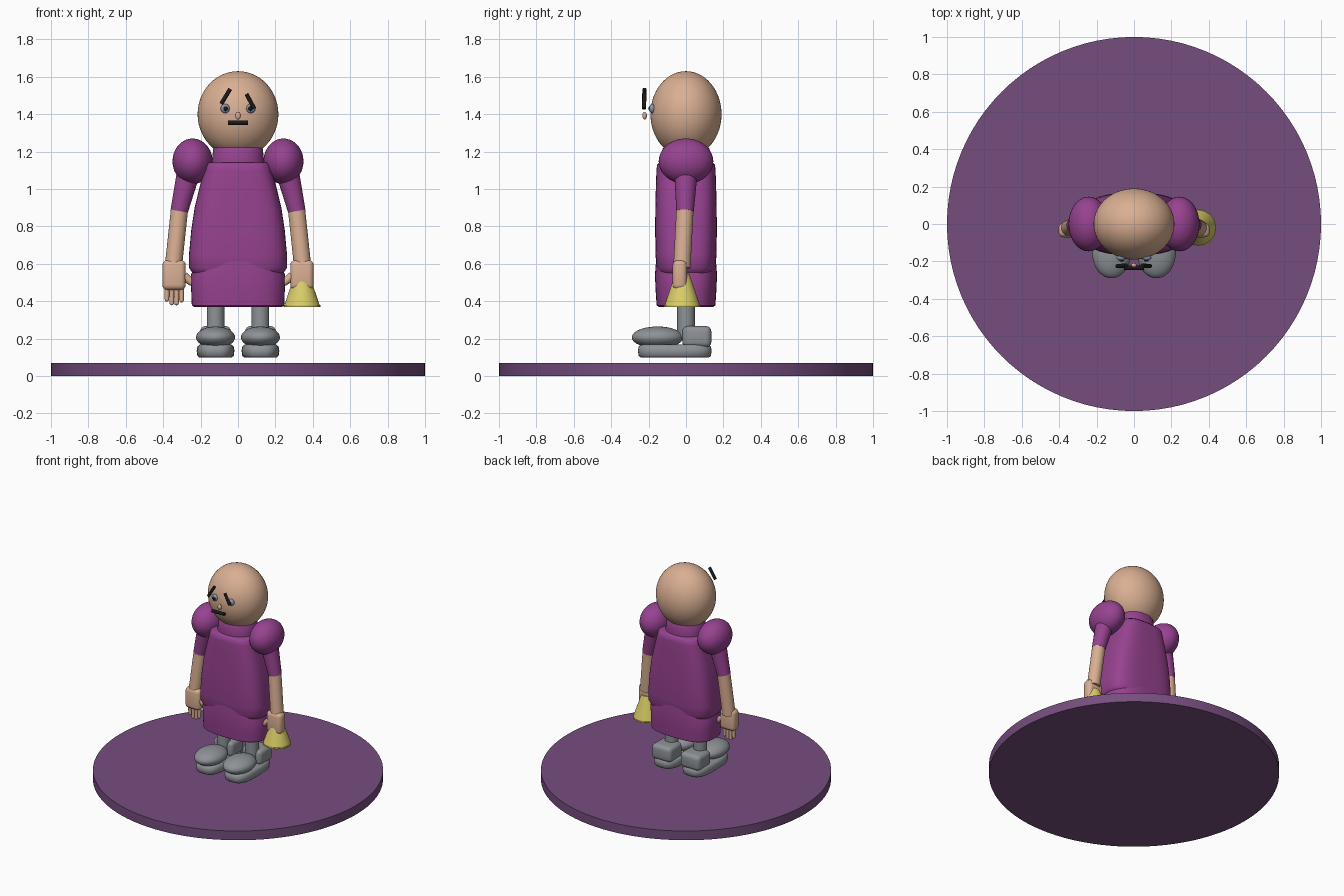
import bpy, bmesh, math
from mathutils import Vector, Matrix

if "Cube" in bpy.data.objects:
    bpy.data.objects.remove(bpy.data.objects["Cube"])


def material(name, rgb):
    m = bpy.data.materials.new(name)
    m.diffuse_color = (*rgb, 1)
    m.use_nodes = True
    m.node_tree.nodes["Principled BSDF"].inputs["Base Color"].default_value = m.diffuse_color
    return m


PURPLE = material("base purple", (0.18, 0.075, 0.21))
DRESS = material("dress magenta", (0.31, 0.055, 0.28))
SKIN = material("skin", (0.70, 0.43, 0.29))
GREY = material("shoe grey", (0.27, 0.29, 0.31))
YELLOW = material("bell yellow", (0.70, 0.61, 0.14))
BLACK = material("black", (0.01, 0.01, 0.01))
EYE = material("eye blue grey", (0.25, 0.31, 0.42))


def finish(name, bm, mat, angle=40):
    bmesh.ops.recalc_face_normals(bm, faces=bm.faces)
    me = bpy.data.meshes.new(name)
    bm.to_mesh(me)
    bm.free()
    ob = bpy.data.objects.new(name, me)
    bpy.context.collection.objects.link(ob)
    me.materials.append(mat)
    bpy.ops.object.select_all(action='DESELECT')
    ob.select_set(True)
    bpy.context.view_layer.objects.active = ob
    bpy.ops.object.shade_smooth_by_angle(angle=math.radians(angle))
    return ob


def ellipsoid(name, c, r, mat, seg=40):
    bm = bmesh.new()
    bmesh.ops.create_uvsphere(bm, u_segments=seg, v_segments=seg // 2, radius=1,
                              matrix=Matrix.Translation(c) @ Matrix.Diagonal((*r, 1)))
    return finish(name, bm, mat, 60)


def limb(name, a, b, r1, r2, mat, seg=24, caps=True):
    """Tapered cylinder running from a to b."""
    a, b = Vector(a), Vector(b)
    rot = (b - a).to_track_quat('Z', 'Y').to_matrix().to_4x4()
    bm = bmesh.new()
    bmesh.ops.create_cone(bm, cap_ends=caps, segments=seg, radius1=r1, radius2=r2,
                          depth=(b - a).length,
                          matrix=Matrix.Translation((a + b) / 2) @ rot)
    return finish(name, bm, mat)


def rounded_box(name, c, size, bevel, mat):
    bm = bmesh.new()
    bmesh.ops.create_cube(bm, size=1,
                          matrix=Matrix.Translation(c) @ Matrix.Diagonal((*size, 1)))
    bmesh.ops.bevel(bm, geom=bm.edges[:], offset=bevel, segments=4, profile=0.5,
                    affect='EDGES')
    return finish(name, bm, mat, 60)


def loft(name, rings, power, mat, seg=64, c=(0, 0)):
    """Stack of superellipse rings given as (z, half width, half depth)."""
    bm = bmesh.new()
    loops = []
    for z, hx, hy in rings:
        loop = []
        for i in range(seg):
            t = math.tau * i / seg
            x, y = math.cos(t), math.sin(t)
            x = math.copysign(abs(x) ** (2 / power), x)
            y = math.copysign(abs(y) ** (2 / power), y)
            loop.append(bm.verts.new((c[0] + hx * x, c[1] + hy * y, z)))
        loops.append(loop)
    for lo, hi in zip(loops, loops[1:]):
        for i in range(seg):
            j = (i + 1) % seg
            bm.faces.new((lo[i], lo[j], hi[j], hi[i]))
    bm.faces.new(loops[0][::-1])
    bm.faces.new(loops[-1])
    return finish(name, bm, mat, 50)


# Round stand
limb("base_disc", (0, 0, 0), (0, 0, 0.07), 1, 1, PURPLE, 96)

# Dress: bodice over a skirt, with a collar
loft("bodice", [(0.53, 0.20, 0.12), (0.545, 0.24, 0.145), (0.58, 0.262, 0.158),
                (0.65, 0.262, 0.163), (0.78, 0.25, 0.165), (0.9, 0.232, 0.164),
                (1.02, 0.203, 0.161), (1.1, 0.182, 0.158), (1.13, 0.174, 0.155),
                (1.142, 0.16, 0.142)], 3.4, DRESS)
loft("skirt", [(0.37, 0.235, 0.145), (0.378, 0.247, 0.157), (0.45, 0.25, 0.162),
               (0.54, 0.252, 0.166), (0.62, 0.22, 0.16)], 2.8, DRESS)
loft("collar", [(1.1, 0.15, 0.13), (1.16, 0.138, 0.127), (1.215, 0.133, 0.125),
                (1.225, 0.125, 0.118)], 2.2, DRESS)

# Head and face
ellipsoid("head", (0, 0, 1.4), (0.216, 0.19, 0.23), SKIN, 56)
ellipsoid("nose", (0, -0.221, 1.392), (0.015, 0.012, 0.021), SKIN, 20)
limb("mouth", (-0.053, -0.234, 1.355), (0.053, -0.234, 1.355), 0.012, 0.012,
     BLACK, 16, caps=False)
limb("eyebrow_left", (-0.09, -0.225, 1.455), (-0.042, -0.222, 1.535), 0.011, 0.011, BLACK, 12)
limb("eyebrow_right", (0.045, -0.222, 1.508), (0.087, -0.225, 1.43), 0.011, 0.011, BLACK, 12)

for side, s in (("left", -1), ("right", 1)):
    # Eye with pupil
    ellipsoid(f"eye_{side}", (s * 0.068, -0.18, 1.43), (0.025, 0.017, 0.025), EYE, 20)
    ellipsoid(f"pupil_{side}", (s * 0.066, -0.195, 1.43), (0.012, 0.006, 0.012), BLACK, 16)

    # Puffed shoulder, sleeve and forearm
    ellipsoid(f"shoulder_{side}", (s * 0.243, 0, 1.148), (0.107, 0.146, 0.122), DRESS)
    limb(f"sleeve_{side}", (s * 0.262, 0, 1.1), (s * 0.315, -0.005, 0.88),
         0.063, 0.047, DRESS)
    limb(f"forearm_{side}", (s * 0.312, -0.005, 0.9), (s * 0.346, -0.022, 0.58),
         0.046, 0.046, SKIN)

    # Hand with thumb and four fingers
    rounded_box(f"hand_{side}", (s * 0.342, -0.033, 0.54), (0.125, 0.076, 0.16), 0.028, SKIN)
    limb(f"thumb_{side}", (s * 0.29, -0.033, 0.535), (s * 0.25, -0.033, 0.503),
         0.024, 0.02, SKIN, 16)
    ellipsoid(f"thumb_tip_{side}", (s * 0.25, -0.033, 0.503), (0.02, 0.02, 0.02), SKIN, 16)
    for i, low in enumerate((0.405, 0.39, 0.39, 0.41)):
        x = s * (0.302 + 0.026 * i)
        limb(f"finger_{side}_{i}", (x, -0.033, 0.5), (x, -0.033, low), 0.015, 0.012, SKIN, 12)
        ellipsoid(f"fingertip_{side}_{i}", (x, -0.033, low), (0.012, 0.012, 0.012), SKIN, 12)

    # Leg and shoe
    limb(f"leg_{side}", (s * 0.12, 0, 0.2), (s * 0.12, 0, 0.45), 0.047, 0.047, GREY)
    loft(f"shoe_sole_{side}", [(0.1, 0.088, 0.183), (0.108, 0.097, 0.193),
                               (0.135, 0.101, 0.197), (0.158, 0.097, 0.193),
                               (0.168, 0.085, 0.18)], 3, GREY, 48, (s * 0.12, -0.06))
    ellipsoid(f"shoe_toe_{side}", (s * 0.12, -0.152, 0.207), (0.104, 0.138, 0.058), GREY)
    rounded_box(f"shoe_heel_{side}", (s * 0.12, 0.058, 0.21), (0.165, 0.155, 0.115), 0.03, GREY)

# Hand bell
limb("bell", (0.342, -0.02, 0.378), (0.342, -0.02, 0.545), 0.095, 0.038, YELLOW, 32)
limb("bell_rim", (0.342, -0.02, 0.37), (0.342, -0.02, 0.38), 0.098, 0.098, YELLOW, 32)
